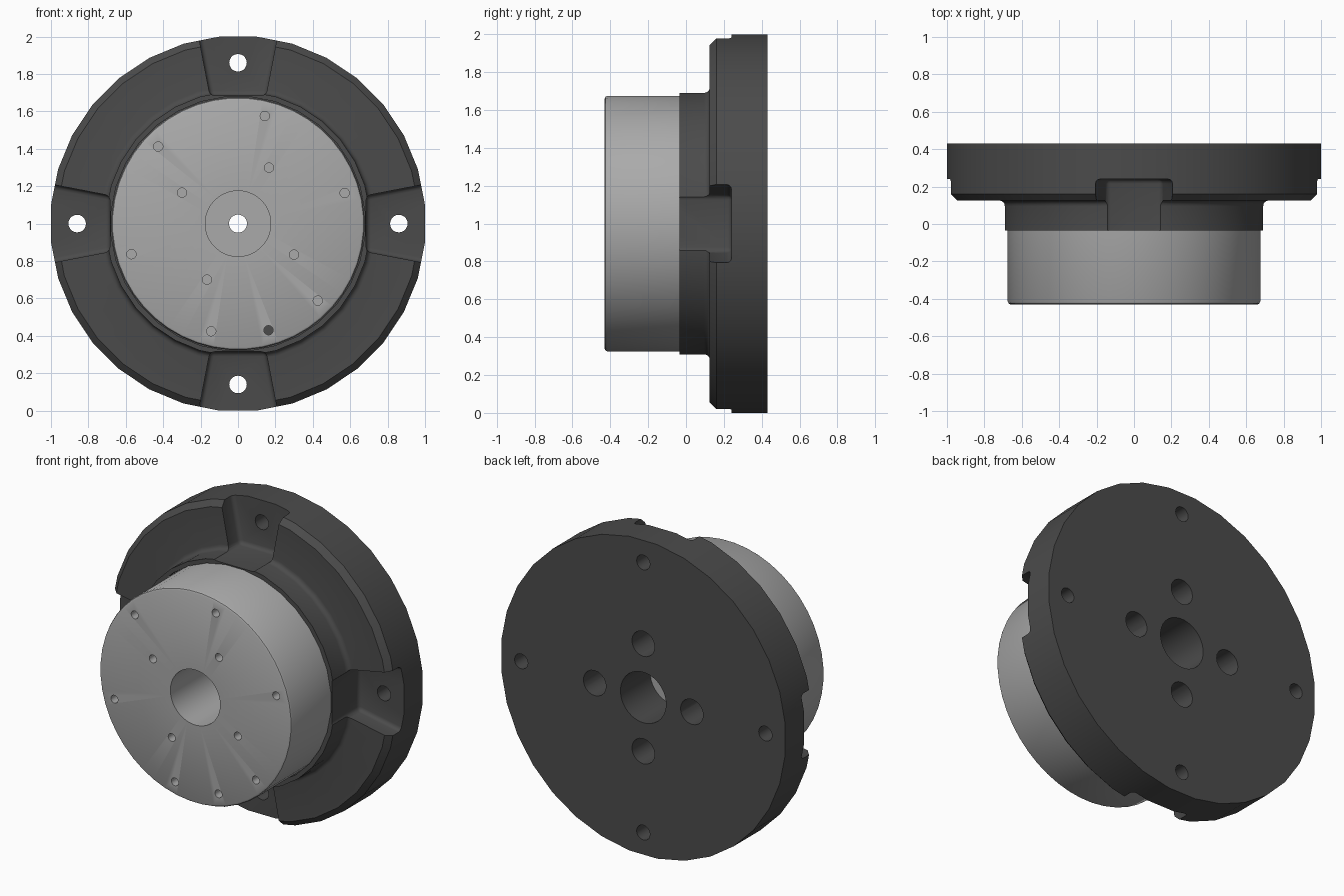
import bpy, bmesh, math
from mathutils import Matrix, Vector

cube = bpy.data.objects.get("Cube")
if cube:
    bpy.data.objects.remove(cube, do_unlink=True)

CENTRE = Vector((0, 0, 1))  # the turning axis runs along y through here


def material(name, value):
    mat = bpy.data.materials.new(name)
    mat.use_nodes = True
    colour = (value, value, value, 1)
    mat.diffuse_color = colour
    mat.node_tree.nodes["Principled BSDF"].inputs["Base Color"].default_value = colour
    return mat


def make_object(name, bm, mat=None):
    bmesh.ops.recalc_face_normals(bm, faces=bm.faces)
    mesh = bpy.data.meshes.new(name)
    bm.to_mesh(mesh)
    bm.free()
    obj = bpy.data.objects.new(name, mesh)
    bpy.context.scene.collection.objects.link(obj)
    if mat:
        mesh.materials.append(mat)
    return obj


def polar(r, angle, y):
    return CENTRE + Vector((r * math.cos(angle), y, r * math.sin(angle)))


def lathe(name, profile, sides, mat):
    """Turn a closed (radius, y) outline about the axis."""
    bm = bmesh.new()
    step = math.tau / sides
    grow = 1 / math.cos(step / 2)
    rings = [[bm.verts.new(polar(r * grow, (i + 0.5) * step, y)) for r, y in profile]
             for i in range(sides)]
    count = len(profile)
    for i, ring in enumerate(rings):
        nxt = rings[(i + 1) % sides]
        for j in range(count):
            k = (j + 1) % count
            bm.faces.new((ring[j], ring[k], nxt[k], nxt[j]))
    return make_object(name, bm, mat)


def add_drill(bm, radius, distance, degrees, y0, y1, sides=20):
    pos = polar(distance, math.radians(degrees), (y0 + y1) / 2)
    bmesh.ops.create_cone(bm, cap_ends=True, segments=sides, radius1=radius, radius2=radius,
                          depth=y1 - y0,
                          matrix=Matrix.Translation(pos) @ Matrix.Rotation(math.pi / 2, 4, "X"))


def add_slot(bm, turn):
    """Flared pocket with rounded floor and inner corners."""
    part = bmesh.new()
    outline = [(-0.15, 0.685), (0.15, 0.685), (0.23, 1.1), (-0.23, 1.1)]
    top = [part.verts.new((x, -0.2, z)) for x, z in outline]
    floor = [part.verts.new((x, 0.24, z)) for x, z in outline]
    part.faces.new(top)
    part.faces.new(floor)
    for i in range(4):
        j = (i + 1) % 4
        part.faces.new((top[i], top[j], floor[j], floor[i]))
    bmesh.ops.recalc_face_normals(part, faces=part.faces)
    rounded = [e for e in part.edges
               if all(v in floor for v in e.verts)
               or (all(v.co.z < 0.7 for v in e.verts) and any(v in floor for v in e.verts))]
    bmesh.ops.bevel(part, geom=rounded, offset=0.025, segments=3, profile=0.5, affect="EDGES")
    part.transform(Matrix.Translation(CENTRE) @ Matrix.Rotation(turn, 4, "Y"))
    mesh = bpy.data.meshes.new("slot_part")
    part.to_mesh(mesh)
    part.free()
    bm.from_mesh(mesh)
    bpy.data.meshes.remove(mesh)


def cut(target, bm):
    cutter = make_object("cutter", bm)
    cutter.hide_render = True
    mod = target.modifiers.new("cut", "BOOLEAN")
    mod.operation = "DIFFERENCE"
    mod.solver = "EXACT"
    mod.object = cutter
    bpy.context.view_layer.objects.active = target
    bpy.ops.object.modifier_apply(modifier=mod.name)
    bpy.data.objects.remove(cutter, do_unlink=True)


def smooth(obj):
    obj.data.shade_smooth()
    obj.data.set_sharp_from_angle(angle=math.radians(30))


dark = material("dark_metal", 0.07)
grey = material("grey_metal", 0.4)

# Flange with chamfered rim, filleted hub, seat and central bore
FLANGE_FRONT, HUB, FILLET = 0.125, 0.705, 0.03
fillet = [(HUB + FILLET * (1 - math.cos(a)), FLANGE_FRONT - FILLET * (1 - math.sin(a)))
          for a in (math.pi / 2 * i / 4 for i in range(5))]
flange = lathe("mounting_flange",
               [(0.16, 0.43), (1.0, 0.43), (1.0, 0.16), (0.965, FLANGE_FRONT)]
               + fillet[::-1]
               + [(HUB, -0.035), (0.678, -0.035), (0.678, 0.13), (0.16, 0.13)], 32, dark)

# Four open pockets across the rim
slots = bmesh.new()
for i in range(4):
    add_slot(slots, i * math.pi / 2)
cut(flange, slots)

# Bolt holes in the pockets and wider holes around the bore
holes = bmesh.new()
for i in range(4):
    add_drill(holes, 0.047, 0.86, 90 * i, 0, 0.6)
    add_drill(holes, 0.08, 0.342, 90 * i, 0, 0.6)
cut(flange, holes)
smooth(flange)

# Drum with rounded front edge and a deep central recess
drum = lathe("drum",
             [(0.048, 0.13), (0.675, 0.13), (0.675, -0.415), (0.67, -0.425), (0.66, -0.43),
              (0.175, -0.43), (0.175, 0.08), (0.048, 0.08)], 48, grey)

# Screw holes in the drum face: outer ring, inner ring, one through hole
holes = bmesh.new()
for i in range(6):
    add_drill(holes, 0.025, 0.593, 16 + 60 * i, -0.5, -0.33)
for i in range(4):
    add_drill(holes, 0.025, 0.342, 61 + 90 * i, -0.5, -0.33)
add_drill(holes, 0.025, 0.593, 286, -0.5, 0.2)
cut(drum, holes)
smooth(drum)
